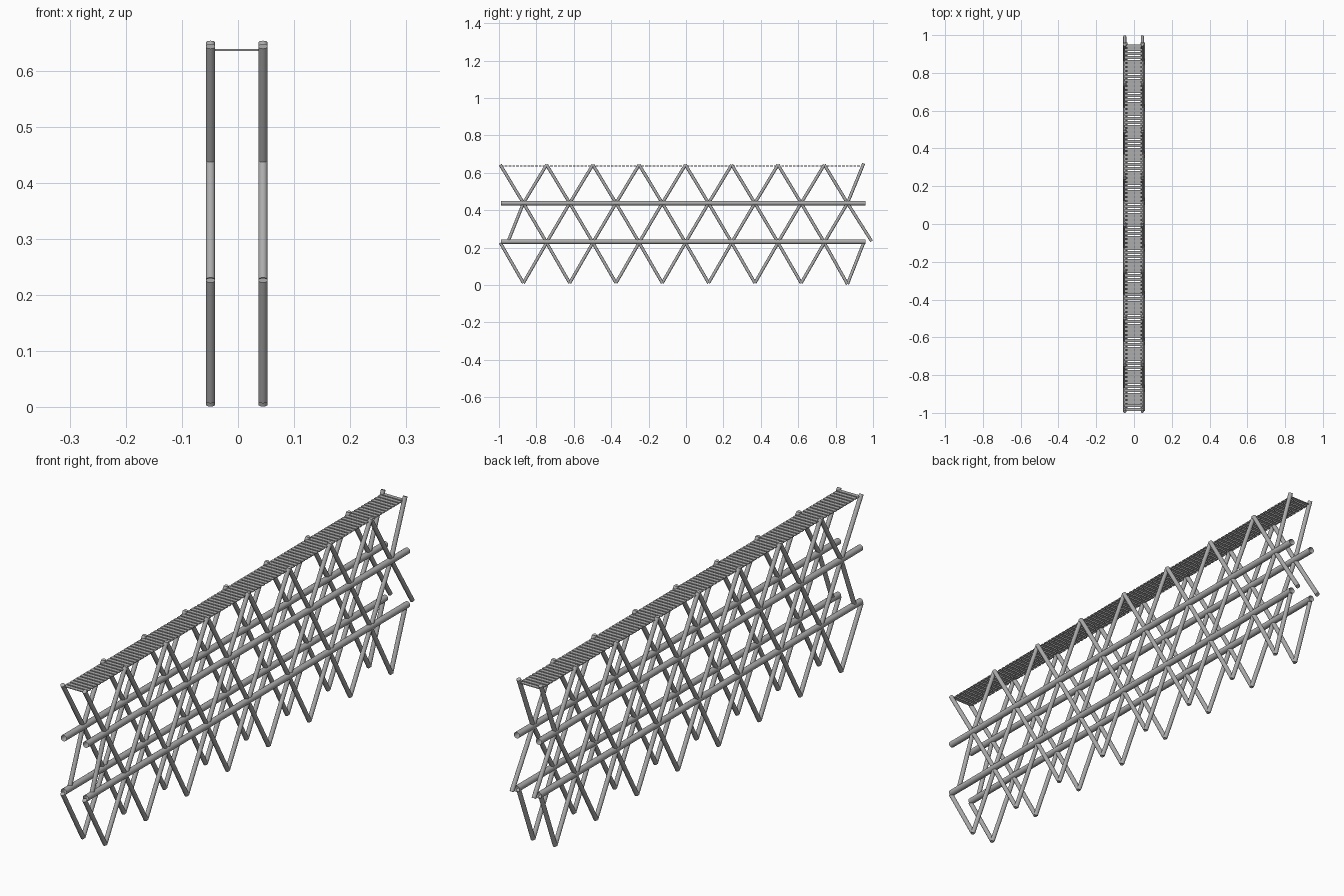
import bpy, bmesh, math
from mathutils import Vector, Matrix

cube = bpy.data.objects.get("Cube")
if cube:
    bpy.data.objects.remove(cube, do_unlink=True)

# One plain steel colour
steel = bpy.data.materials.new("steel_grey")
steel.use_nodes = True
GREY = (0.42, 0.42, 0.42, 1)
steel.diffuse_color = GREY
steel.node_tree.nodes["Principled BSDF"].inputs["Base Color"].default_value = GREY


def add_tube(bm, a, b, radius, capped=True):
    a, b = Vector(a), Vector(b)
    axis = b - a
    turn = axis.to_track_quat('Z', 'X').to_matrix().to_4x4()
    bmesh.ops.create_cone(bm, cap_ends=capped, segments=16, radius1=radius,
                          radius2=radius, depth=axis.length,
                          matrix=Matrix.Translation((a + b) / 2) @ turn)


def finish(bm, name, smooth=True):
    mesh = bpy.data.meshes.new(name)
    bm.to_mesh(mesh)
    bm.free()
    mesh.materials.append(steel)
    obj = bpy.data.objects.new(name, mesh)
    bpy.context.collection.objects.link(obj)
    if smooth:
        bpy.ops.object.select_all(action='DESELECT')
        obj.select_set(True)
        bpy.context.view_layer.objects.active = obj
        bpy.ops.object.shade_smooth_by_angle(angle=math.radians(40))


PITCH, BAYS = 0.2475, 8
FIRST = -0.993
LOW, HIGH = 0.232, 0.438

# Row name: z at the even nodes, z at the odd nodes, first y, last (y, z),
# z of the last odd node
ROWS = {
    "lower": (0.226, 0.011, FIRST, (0.95, 0.226), 0.005),
    "middle": (0.228, HIGH, -0.953, (0.992, 0.235), HIGH),
    "upper": (0.643, HIGH, FIRST, (0.95, 0.65), HIGH),
}

for side, rod_x, rail_x in (("right", -0.049, -0.047), ("left", 0.0445, 0.0465)):
    # Zigzag bracing, one row at a time
    for row, (z_even, z_odd, start, (end_y, end_z), z_last) in ROWS.items():
        nodes = []
        for i in range(BAYS):
            y = FIRST + i * PITCH
            nodes += [(rod_x, y, z_even), (rod_x, y + PITCH / 2, z_odd)]
        nodes[0] = (rod_x, start, z_even)
        nodes[-1] = (rod_x, nodes[-1][1], z_last)
        nodes.append((rod_x, end_y, end_z))
        bm = bmesh.new()
        for a, b in zip(nodes, nodes[1:]):
            add_tube(bm, a, b, 0.0083)
        finish(bm, f"{side}_{row}_bracing")

    # Long hollow rails
    for level, z in (("lower", LOW), ("upper", HIGH)):
        bm = bmesh.new()
        add_tube(bm, (rail_x, -0.99, z), (rail_x, 0.96, z), 0.012, capped=False)
        finish(bm, f"{side}_{level}_rail")

# Deck of narrow slats across the top
bm = bmesh.new()
SLATS = 96
for i in range(SLATS):
    y = -0.982 + i * 1.925 / (SLATS - 1)
    place = Matrix.Translation((-0.002, y, 0.6365)) @ Matrix.Diagonal((0.094, 0.015, 0.003, 1))
    bmesh.ops.create_cube(bm, size=1, matrix=place)
finish(bm, "deck_slats", smooth=False)
